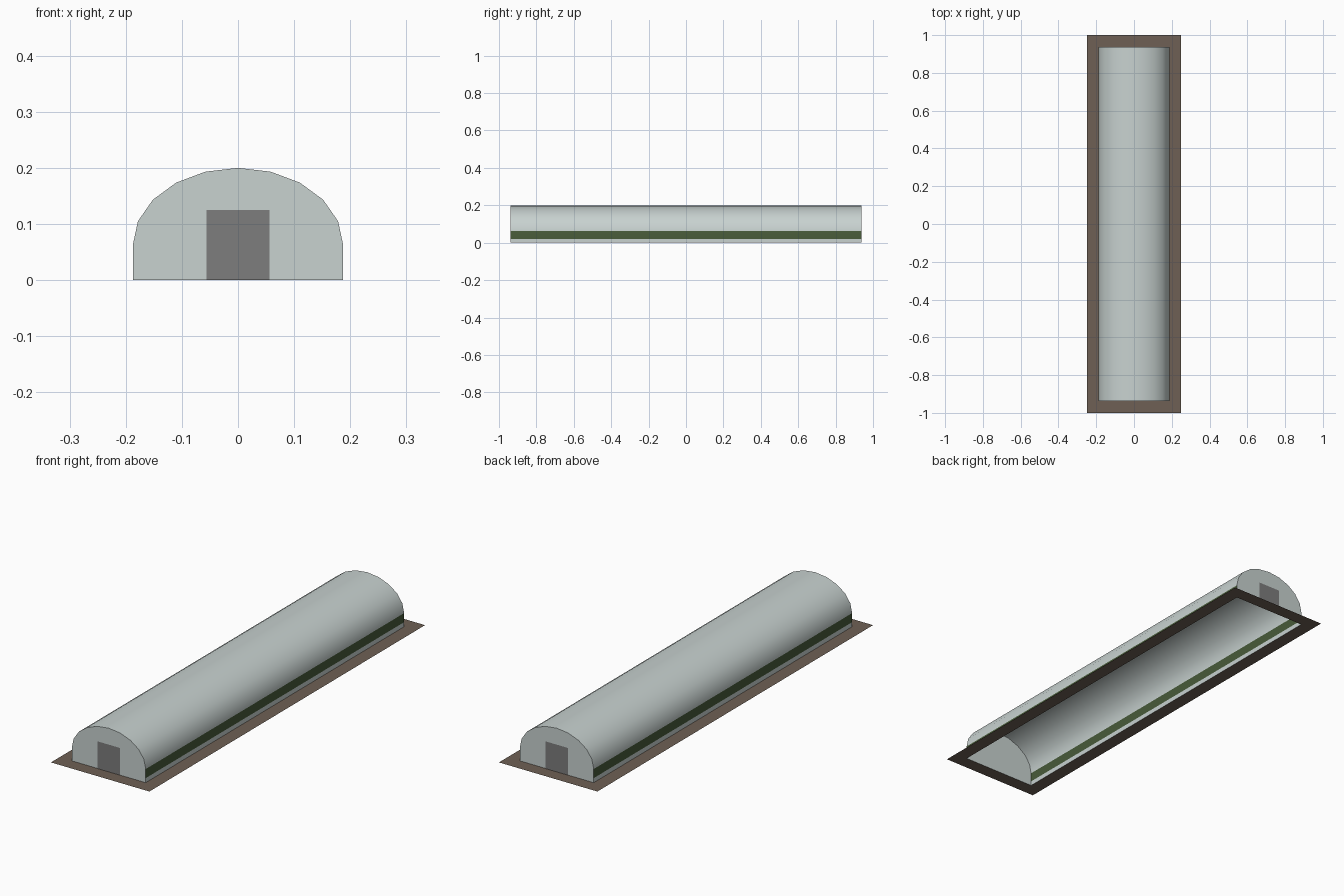
import bpy, math

if "Cube" in bpy.data.objects:
    bpy.data.objects.remove(bpy.data.objects["Cube"])

HALF_W, HALF_L = 0.1875, 0.9375   # building footprint
WALL_H, RISE = 0.0625, 0.1375     # straight wall, elliptical roof above it
STRIPE_Z = 0.021
ARC_STEPS = 10


def material(name, rgb):
    m = bpy.data.materials.new(name)
    m.diffuse_color = (*rgb, 1)
    m.use_nodes = True
    m.node_tree.nodes["Principled BSDF"].inputs["Base Color"].default_value = m.diffuse_color
    return m


cladding = material("pale grey cladding", (0.578, 0.644, 0.631))
green = material("dark green stripe", (0.065, 0.105, 0.042))
door_grey = material("door grey", (0.205, 0.205, 0.205))
earth = material("brown apron", (0.156, 0.117, 0.089))


def make(name, verts, faces, mats):
    me = bpy.data.meshes.new(name)
    me.from_pydata(verts, [], faces)
    for m in mats:
        me.materials.append(m)
    me.update()
    ob = bpy.data.objects.new(name, me)
    bpy.context.collection.objects.link(ob)
    return ob


# Cross-section, from right foot over the roof to left foot
arc = [(HALF_W * math.cos(math.pi * i / ARC_STEPS),
        WALL_H + RISE * math.sin(math.pi * i / ARC_STEPS))
       for i in range(ARC_STEPS + 1)]
profile = ([(HALF_W, 0), (HALF_W, STRIPE_Z)] + arc
           + [(-HALF_W, STRIPE_Z), (-HALF_W, 0)])
n = len(profile)

# Open barrel shell, with the band just under the roof in green
verts = [(x, y, z) for y in (-HALF_L, HALF_L) for x, z in profile]
faces = [(i, i + n, i + n + 1, i + 1)[::-1] for i in range(n - 1)]
shell = make("barrel_roof_shell", verts, faces, [cladding, green])
for p in shell.data.polygons:
    p.use_smooth = True
    if STRIPE_Z < p.center.z < WALL_H:
        p.material_index = 1

# End walls and doors, the same at front and back
for side, label in ((-1, "front"), (1, "back")):
    y = side * HALF_L
    ring = list(range(n)) if side < 0 else list(range(n))[::-1]
    make(label + "_end_wall", [(x, y, z) for x, z in profile], [ring], [cladding])
    yd = y + side * 0.001
    quad = [(-0.0565, yd, 0), (0.0565, yd, 0), (0.0565, yd, 0.125), (-0.0565, yd, 0.125)]
    make(label + "_door", quad, [(0, 1, 2, 3) if side < 0 else (3, 2, 1, 0)], [door_grey])

# Flat apron around the building, open in the middle
corners = [(-1, -1), (1, -1), (1, 1), (-1, 1)]
verts = [(sx * w, sy * l, 0) for w, l in ((0.25, 1.0), (HALF_W, HALF_L)) for sx, sy in corners]
make("ground_apron", verts,
     [(i, (i + 1) % 4, 4 + (i + 1) % 4, 4 + i) for i in range(4)], [earth])

# Consistent outward normals on the shell
import bmesh
bm = bmesh.new()
bm.from_mesh(shell.data)
for f in bm.faces:
    c = f.calc_center_median()
    if f.normal.x * c.x + f.normal.z * (c.z - 0.03) < 0:
        f.normal_flip()
bm.to_mesh(shell.data)
bm.free()
